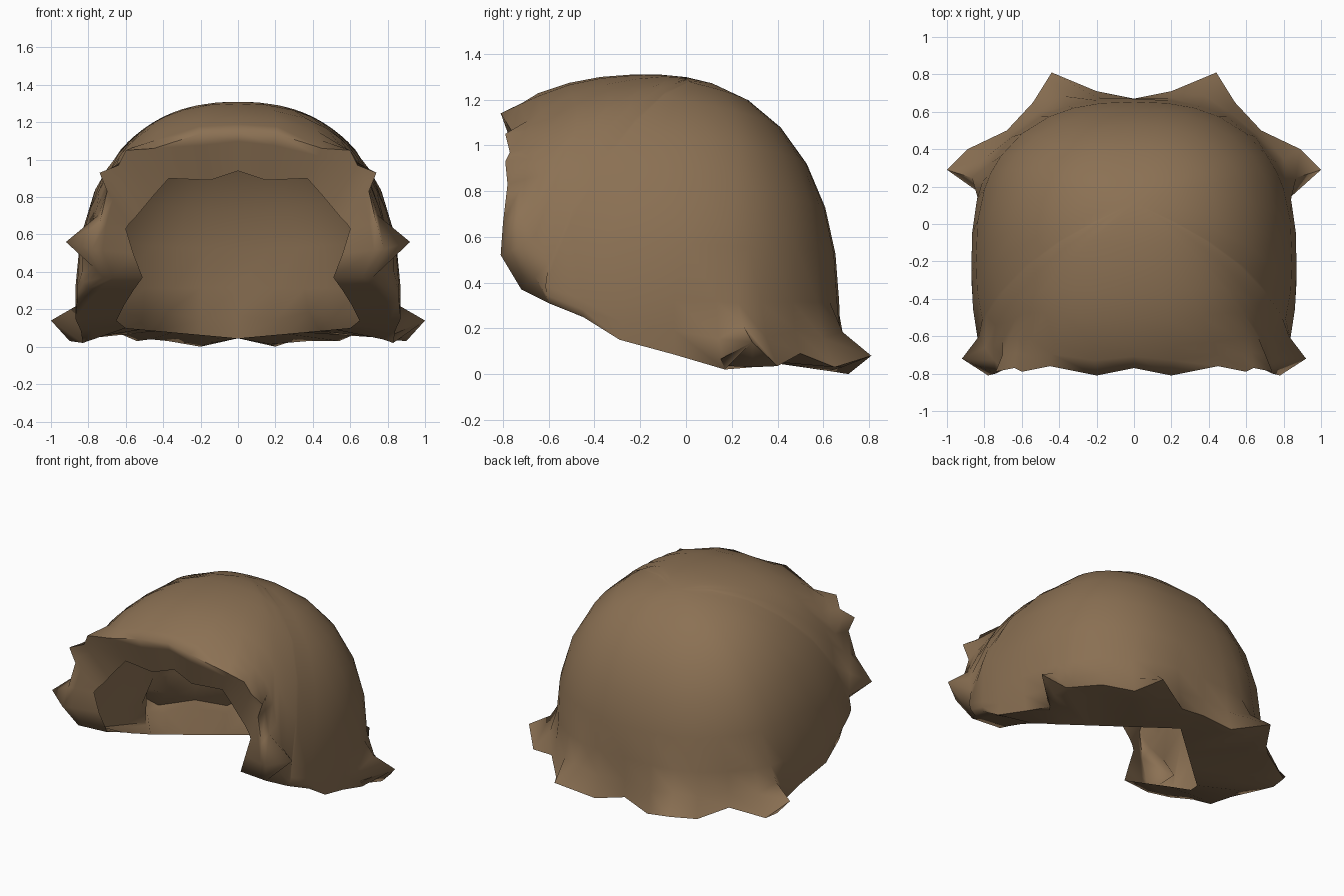
import bpy, bmesh, math
from mathutils import Vector

if "Cube" in bpy.data.objects:
    bpy.data.objects.remove(bpy.data.objects["Cube"])

# Hair cap: hollow rounded dome with pointed locks along its edge
C = Vector((0, -0.17, 0.25))          # dome centre
WIDTH, BACK, FRONT, HEIGHT = 0.87, 0.84, 1.03, 1.06
ROWS = 6

# outer edge of the hair, right half, from forehead centre to nape centre
EDGE = [(0, -.77, 1.15), (.2, -.81, 1.14), (.45, -.76, 1.06), (.6, -.79, 1.05),
        (.64, -.77, .97), (.74, -.79, .93), (.70, -.78, .83), (.74, -.80, .66),
        (.78, -.81, .52), (.72, -.72, .37), (.80, -.60, .31), (.86, -.45, .25),
        (.87, -.29, .15), (.84, -.05, .085), (.83, .17, .02), (1, .29, .14),
        (.89, .40, .035), (.68, .50, .09), (.54, .65, .03), (.44, .81, .08),
        (.2, .71, 0), (0, .67, .045)]
# inside border: face opening, then the sides; the nape border is a straight line
OPENING = [(0, -.70, .94), (.15, -.72, .89), (.37, -.70, .90), (.45, -.70, .81),
           (.50, -.70, .75), (.55, -.70, .69), (.58, -.71, .66), (.60, -.72, .63),
           (.56, -.72, .50), (.51, -.70, .37), (.56, -.55, .30), (.61, -.38, .22),
           (.65, -.22, .14), (.62, -.14, .115)]
NAPE_SIDE, NAPE_MID = Vector((.60, -.10, .10)), Vector((0, .455, .045))
CHEEK = 8                             # column with the sideways cheek point
SIDE_TIP, BACK_TIP = 15, 19           # columns with pointed lower locks


def scaled(p):
    d = Vector(p) - C
    return Vector((d.x / WIDTH, d.y / (BACK if d.y > 0 else FRONT), d.z / HEIGHT))


def dome(s):
    """Push a direction out to the boxy dome surface."""
    n = 2.45 if s.y > 0 else 2.8
    u = (abs(s.x) ** n + abs(s.y) ** n) ** (1 / n)
    s = s / (u ** 2.3 + abs(s.z) ** 2.3) ** (1 / 2.3)
    return C + Vector((s.x * WIDTH, s.y * (BACK if s.y > 0 else FRONT), s.z * HEIGHT))


def inner_edge(i):
    if i < len(OPENING):
        return Vector(OPENING[i])
    t = (i - len(OPENING)) / (len(EDGE) - 1 - len(OPENING))
    return NAPE_SIDE.lerp(NAPE_MID, t)


def column(i):
    """Points of one strip: crown, lock, then underside to the inside border."""
    edge = Vector(EDGE[i])
    before = Vector(EDGE[i - 1]) if i else Vector(EDGE[1])
    after = Vector(EDGE[i + 1]) if i + 1 < len(EDGE) else Vector(EDGE[i - 1])
    a = (before + edge * 2 + after) / 4
    if i in (0, len(EDGE) - 1):
        a.x = 0
    a.z = max(0.25, a.z) + 0.07
    if a.y < -0.6:
        a.y += 0.15
    sa = scaled(a).normalized()
    pts = [dome(pole.slerp(sa, k / ROWS)) for k in range(1, ROWS + 1)]
    # flare, tip, underside, inside border
    base = pts[-1]
    if i == CHEEK:
        mid = Vector((.92, -.72, .56))
    elif i < CHEEK + 2:
        mid = base.lerp(edge, 0.5)
    else:
        mid = base.lerp(edge, 0.3)
        mid.z = base.z + (edge.z - base.z) * 0.55
    inner = inner_edge(i)
    under = edge.lerp(inner, 0.25)
    if i == SIDE_TIP:
        under = Vector((.90, .29, .03))
    elif i == BACK_TIP:
        under.z = 0.03
    return pts + [mid, edge, under, inner]


pole = Vector((0, 0.33, 0.94)).normalized()
half = [column(i) for i in range(len(EDGE))]
other = [[Vector((-p.x, p.y, p.z)) for p in col] for col in half[-2:0:-1]]

bm = bmesh.new()
columns = [[bm.verts.new(p) for p in col] for col in half + other]
crown = bm.verts.new(dome(pole))
n = len(columns)
for i in range(n):
    c, d = columns[i], columns[(i + 1) % n]
    bm.faces.new((crown, c[0], d[0]))
    for k in range(len(c) - 1):
        bm.faces.new((c[k], c[k + 1], d[k + 1], d[k]))
bmesh.ops.recalc_face_normals(bm, faces=bm.faces[:])

mesh = bpy.data.meshes.new("hair")
bm.to_mesh(mesh)
bm.free()
brown = bpy.data.materials.new("brown hair")
brown.diffuse_color = (0.26, 0.165, 0.088, 1)
brown.use_nodes = True
brown.node_tree.nodes["Principled BSDF"].inputs["Base Color"].default_value = brown.diffuse_color
mesh.materials.append(brown)
hair = bpy.data.objects.new("hair", mesh)
bpy.context.collection.objects.link(hair)
bpy.context.view_layer.objects.active = hair
hair.select_set(True)
bpy.ops.object.shade_smooth_by_angle(angle=math.radians(80))
